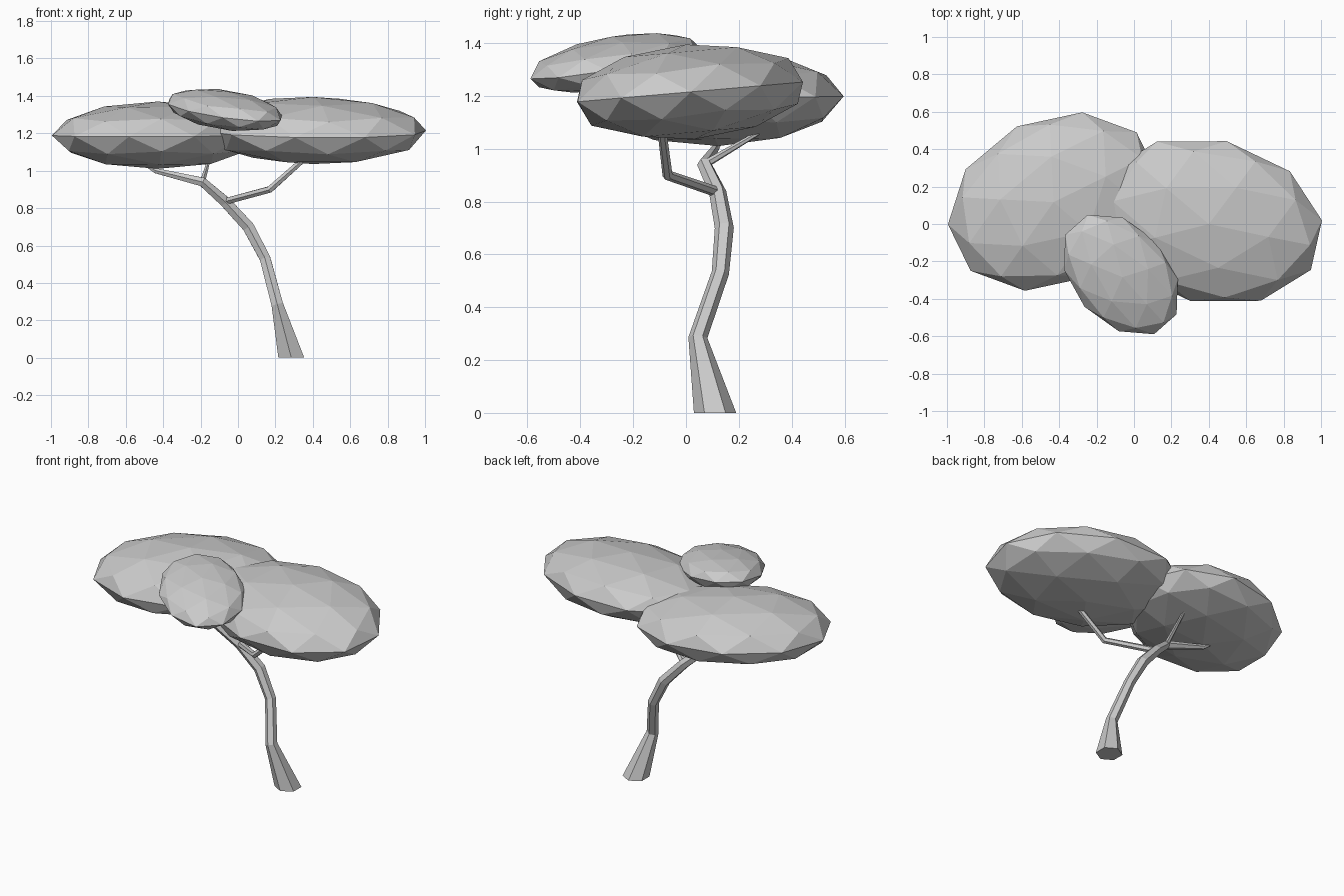
import bpy
import bmesh
from math import cos, sin, pi, radians
from mathutils import Vector, Matrix, Euler

cube = bpy.data.objects.get("Cube")
if cube:
    bpy.data.objects.remove(cube)

# One plain colour for the whole tree
grey = bpy.data.materials.new("light_grey")
grey.use_nodes = True
grey.diffuse_color = (0.6, 0.6, 0.6, 1)
grey.node_tree.nodes["Principled BSDF"].inputs["Base Color"].default_value = grey.diffuse_color


def finish(name, bm):
    bmesh.ops.recalc_face_normals(bm, faces=bm.faces)
    mesh = bpy.data.meshes.new(name)
    bm.to_mesh(mesh)
    bm.free()
    mesh.materials.append(grey)
    obj = bpy.data.objects.new(name, mesh)
    bpy.context.collection.objects.link(obj)
    return obj


def canopy(name, centre, size, tilt, turn):
    """Faceted leaf mass: squashed icosphere, turned about z, then tilted."""
    bm = bmesh.new()
    bmesh.ops.create_icosphere(bm, subdivisions=2, radius=1)
    lean = Euler([radians(a) for a in tilt]).to_matrix().to_4x4()
    shape = lean @ Matrix.Rotation(radians(turn), 4, "Z") @ Matrix.Diagonal((*size, 1))
    bmesh.ops.transform(bm, matrix=Matrix.Translation(centre) @ shape, verts=bm.verts)
    return finish(name, bm)


def limb(name, path, radii, flat_base=False):
    """Six-sided tapering tube along a path."""
    points = [Vector(p) for p in path]
    bm = bmesh.new()
    rings = []
    last = len(points) - 1
    for i, (p, r) in enumerate(zip(points, radii)):
        along = (points[min(i + 1, last)] - p).normalized() + (p - points[max(i - 1, 0)]).normalized()
        if flat_base and i == 0:
            along = Vector((0, 0, 1))
        along.normalize()
        v = Vector((0, 1, 0))
        v = (v - along * v.dot(along)).normalized()
        u = v.cross(along)
        rings.append([bm.verts.new(p + r * (cos(k * pi / 3) * v + sin(k * pi / 3) * u))
                      for k in range(6)])
    for a, b in zip(rings, rings[1:]):
        for k in range(6):
            n = (k + 1) % 6
            bm.faces.new((a[k], a[n], b[n], b[k]))
    bm.faces.new(rings[0])
    bm.faces.new(rings[-1])
    return finish(name, bm)


# Leaf masses
canopy("right_canopy", (-0.43, 0.12, 1.19), (0.59, 0.447, 0.18), (1, 0, 0), 26)
canopy("left_canopy", (0.40, 0.015, 1.215), (0.62, 0.44, 0.18), (5, 0, 0), -12.6)
canopy("front_canopy", (-0.07, -0.27, 1.325), (0.38, 0.26, 0.1), (8, 5, 0), -48)

# Trunk and branches
fork = (-0.07, 0.12, 0.835)
upper_fork = (-0.19, 0.07, 0.94)
limb("trunk",
     [(0.285, 0.11, 0), (0.21, 0.045, 0.285), (0.145, 0.13, 0.53),
      (0.055, 0.145, 0.70), fork, upper_fork, (-0.44, 0.11, 1.0), (-0.5, 0.13, 1.04)],
     [0.08, 0.036, 0.033, 0.036, 0.033, 0.028, 0.016, 0.012], flat_base=True)
limb("left_branch",
     [fork, (0.17, -0.07, 0.90), (0.35, -0.09, 1.06)], [0.02, 0.02, 0.017])
limb("back_branch",
     [upper_fork, (-0.15, 0.30, 1.075)], [0.016, 0.008])
